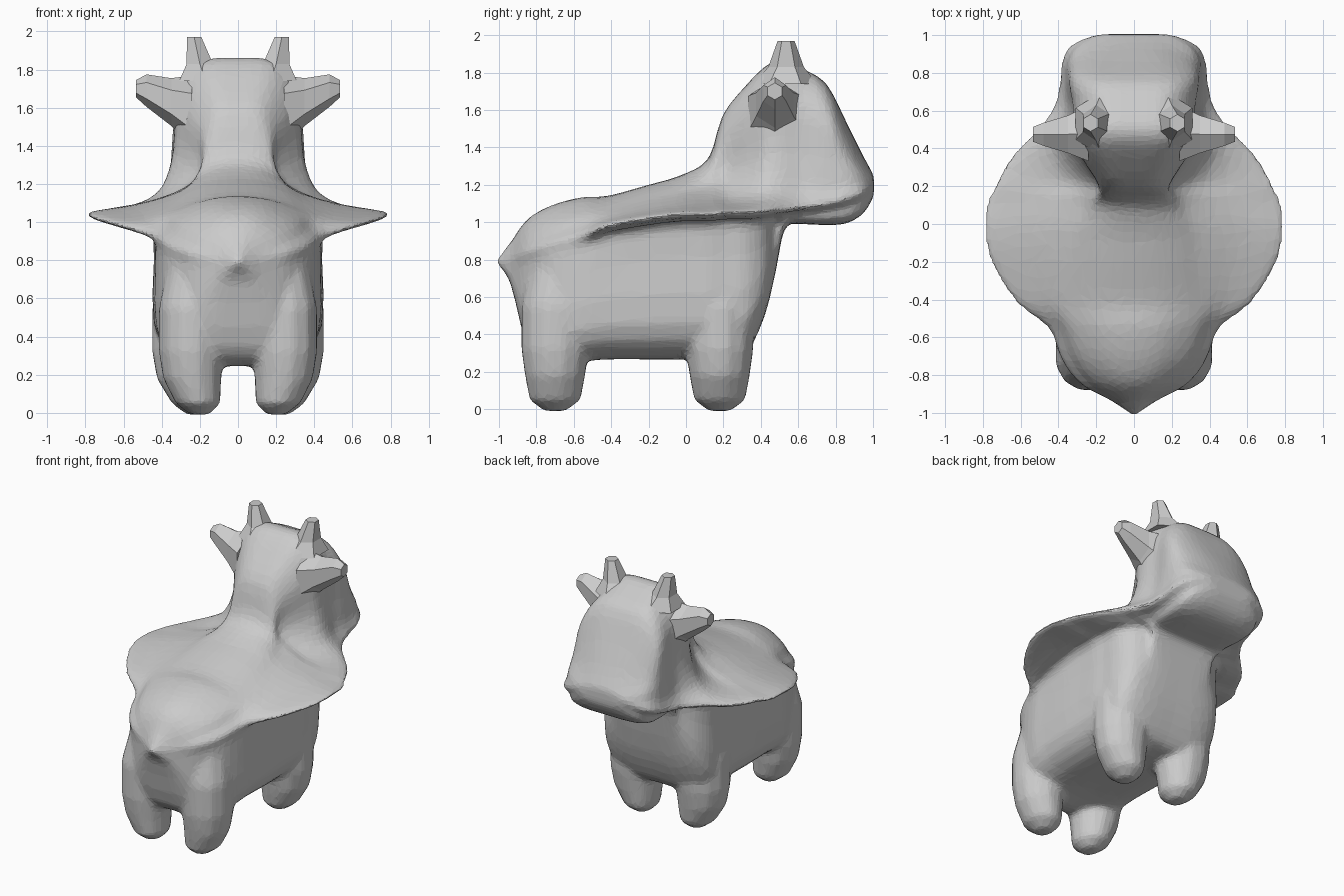
import bpy, bmesh, math
from mathutils import Vector

if "Cube" in bpy.data.objects:
    bpy.data.objects.remove(bpy.data.objects["Cube"])


def catmull(a, b, c, d, t):
    return [0.5 * (2*q + (r-p)*t + (2*p-5*q+4*r-s)*t*t + (3*q-p-3*r+s)*t**3)
            for p, q, r, s in zip(a, b, c, d)]


def spline(pts, n, closed=False):
    m = len(pts)
    get = (lambda i: pts[i % m]) if closed else (lambda i: pts[max(0, min(m-1, i))])
    out = [catmull(get(i-1), get(i), get(i+1), get(i+2), k/n)
           for i in range(m if closed else m-1) for k in range(n)]
    return out if closed else out + [list(pts[-1])]


def loft(bm, rings):
    vs = [[bm.verts.new(p) for p in r] for r in rings]
    for a, b in zip(vs, vs[1:]):
        n = len(a)
        for i in range(n):
            bm.faces.new((a[i], a[(i+1) % n], b[(i+1) % n], b[i]))
    for r in (vs[0], vs[-1]):
        c = bm.verts.new(sum((v.co for v in r), Vector()) / len(r))
        for i in range(len(r)):
            bm.faces.new((r[i], r[(i+1) % len(r)], c))


def limb_rings(rows, axis, sides, side):
    # rows: x, y, z, two radii; rings stand square to the axis
    q = Vector(axis).to_track_quat('Z', 'Y')
    rings = []
    for x, y, z, r1, r2 in rows:
        ring = []
        for i in range(sides):
            a = math.tau * (i + 0.5) / sides
            p = Vector((x, y, z)) + q @ Vector((r1*math.cos(a), r2*math.sin(a), 0))
            ring.append((p.x * side, p.y, p.z))
        rings.append(ring)
    return rings


def finish(bm, name):
    bmesh.ops.recalc_face_normals(bm, faces=bm.faces)
    me = bpy.data.meshes.new(name)
    bm.to_mesh(me)
    bm.free()
    ob = bpy.data.objects.new(name, me)
    bpy.context.collection.objects.link(ob)
    return ob


def section(row):
    # one cross-section: belly, flank, thin side flange, neck, crown
    y, zb, bw, w, ze, nw, zt = row
    h, d = zt - ze, min(0.08, (ze - zb) * 0.5)
    e = min(0.014, 0.1 * h)
    f = max(0, min(1, (h - 0.25) / 0.3))        # 0 = low dome (back), 1 = upright (head)
    mix = lambda a, b: a + (b - a) * f
    half = [(0, zb), (bw*0.65, zb + 0.02*(ze-zb)), (bw, zb + 0.25*(ze-zb)),
            (bw*1.01, ze - d), (bw + 0.4*(w-bw), ze - 0.45*d),
            (w, ze - e), (w, ze + e),
            (nw + mix(.45, .35)*(w-nw), ze + mix(.24, .13)*h),
            (nw, ze + mix(.5, .38)*h),
            (nw*mix(.7, .93), ze + mix(.76, .75)*h),
            (nw*mix(.38, .58), ze + mix(.94, .97)*h), (0, zt)]
    loop = half + [(-x, z) for x, z in half[-2:0:-1]]
    return [(x, y, z) for x, z in spline(loop, 3, True)]


# Torso, flange and head: y, belly z, flank x, flange x, flange z, neck x, top z
stations = [
    (-1.015, .78, .01, .01, .79, .01, .80),
    (-.94, .68, .11, .11, .80, .08, .89),
    (-.85, .35, .26, .28, .84, .20, 1.015),
    (-.72, .25, .37, .38, .88, .29, 1.09),
    (-.55, .26, .42, .45, .93, .34, 1.135),
    (-.42, .27, .43, .61, .98, .36, 1.14),
    (-.20, .27, .44, .74, 1.02, .36, 1.20),
    (-.03, .27, .44, .775, 1.04, .34, 1.25),
    (.12, .27, .44, .755, 1.04, .27, 1.34),
    (.195, .27, .43, .72, 1.05, .20, 1.57),
    (.32, .30, .42, .66, 1.05, .27, 1.73),
    (.42, .50, .36, .58, 1.06, .33, 1.83),
    (.48, .74, .26, .52, 1.07, .34, 1.86),
    (.53, .97, .29, .48, 1.07, .34, 1.86),
    (.62, .99, .30, .42, 1.08, .33, 1.82),
    (.75, .985, .31, .39, 1.10, .35, 1.74),
    (.86, .995, .31, .38, 1.13, .34, 1.53),
    (.95, 1.05, .27, .33, 1.16, .28, 1.35),
    (1.005, 1.14, .16, .20, 1.20, .18, 1.25)]
bm = bmesh.new()
loft(bm, [section(r) for r in spline(stations, 3)])

# Four stubby legs: y, outward shift, width factor
for y, dx, k in ((-.70, -.02, .92), (.18, 0, 1)):
    for s in (-1, 1):
        loft(bm, limb_rings([(.22+dx, y, -.01, .05, .06), (.23+dx, y, .05, .12, .14),
                             (.26+dx, y, .18, .17*k, .165), (.265+dx, y, .32, .19*k, .185),
                             (.265+dx, y, .55, .19*k, .185),
                             (.24+dx, y*.97, .75, .17*k, .16),
                             (.2+dx, y*.9, .92, .1, .1)], (0, 0, 1), 12, s))

# Fuse into one soft skin, then thin it to facets
body = finish(bm, "body")
m = body.modifiers.new("fuse", 'REMESH')
m.mode, m.voxel_size = 'VOXEL', 0.016
m = body.modifiers.new("soften", 'SMOOTH')
m.factor, m.iterations = 0.5, 14
m = body.modifiers.new("facets", 'DECIMATE')
m.ratio = 0.1

# Horns and ears, low-poly with flared roots
parts = {
    "horn": ([(.17, .53, 1.74, .16, .17), (.20, .535, 1.83, .08, .095),
              (.23, .535, 1.97, .044, .045)], (0, 0, 1)),
    "ear": ([(.24, .48, 1.58, .17, .19), (.35, .475, 1.63, .115, .125),
             (.48, .475, 1.69, .07, .085), (.535, .475, 1.70, .045, .045)], (1, 0, 0))}
for part, (rows, axis) in parts.items():
    for s, label in ((-1, "left"), (1, "right")):
        bm = bmesh.new()
        loft(bm, limb_rings(rows, axis, 6, s))
        finish(bm, f"{part}_{label}")
